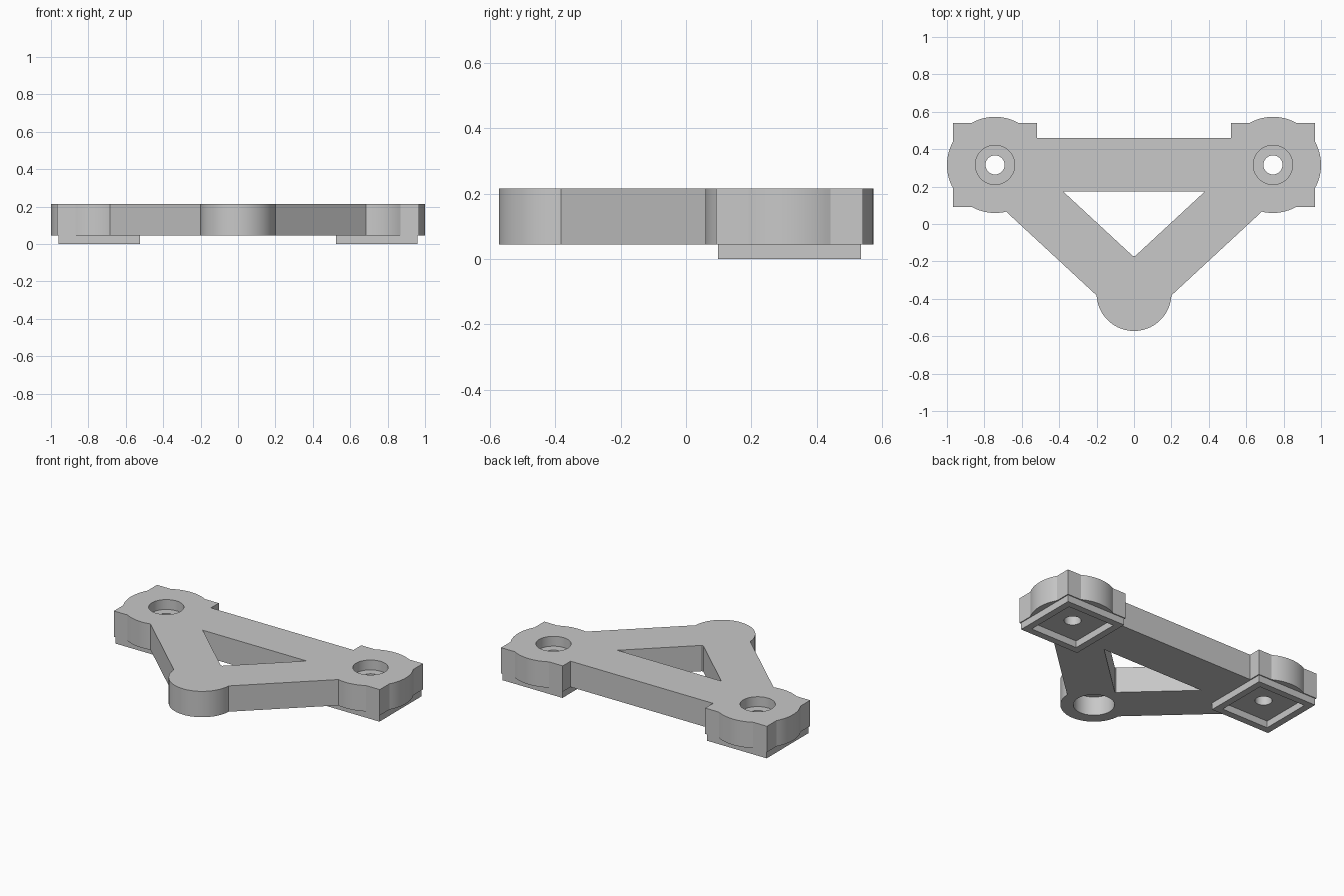
import bpy
import math
from mathutils import Vector

cube = bpy.data.objects.get("Cube")
if cube:
    bpy.data.objects.remove(cube, do_unlink=True)

# Material
grey = bpy.data.materials.new("plain grey")
grey.use_nodes = True
colour = (0.58, 0.58, 0.58, 1)
grey.diffuse_color = colour
grey.node_tree.nodes["Principled BSDF"].inputs["Base Color"].default_value = colour

# Main dimensions
BASE, TOP = 0.045, 0.215
HUB_X, HUB_Y, HUB_R = 0.743, 0.316, 0.257
TIP_Y, TIP_R = -0.372, 0.2
BAR_HALF = 0.143
OVER = 0.05


def finish(name):
    ob = bpy.context.object
    ob.name = ob.data.name = name
    ob.data.materials.append(grey)
    return ob


def disc(name, x, y, r, z0, z1):
    bpy.ops.mesh.primitive_cylinder_add(
        vertices=72, radius=r, depth=z1 - z0, location=(x, y, (z0 + z1) / 2))
    return finish(name)


def block(name, x, y, sx, sy, z0, z1, angle=0):
    bpy.ops.mesh.primitive_cube_add(
        size=1, location=(x, y, (z0 + z1) / 2), rotation=(0, 0, angle))
    ob = finish(name)
    ob.scale = (sx, sy, z1 - z0)
    bpy.ops.object.transform_apply(location=False, rotation=False, scale=True)
    return ob


def bar(name, a, b):
    mid, d = (a + b) / 2, b - a
    return block(name, mid.x, mid.y, d.length, 2 * BAR_HALF, BASE, TOP,
                 math.atan2(d.y, d.x))


def combine(body, part, operation):
    mod = body.modifiers.new(part.name, 'BOOLEAN')
    mod.operation, mod.solver, mod.object = operation, 'EXACT', part
    bpy.ops.object.select_all(action='DESELECT')
    bpy.context.view_layer.objects.active = body
    body.select_set(True)
    bpy.ops.object.modifier_apply(modifier=mod.name)
    bpy.data.objects.remove(part, do_unlink=True)


left, right = Vector((HUB_X, HUB_Y)), Vector((-HUB_X, HUB_Y))
tip = Vector((0, TIP_Y))

# Triangular frame of three bars and a rounded front tip
bracket = bar("mounting_bracket", right, left)
solids = [bar("left_arm", tip, left), bar("right_arm", tip, right),
          disc("front_tip", 0, TIP_Y, TIP_R, BASE, TOP)]
cuts = [disc("tip_socket", 0, TIP_Y, 0.123, BASE - OVER, BASE + 0.125)]

# Rear hubs: round boss, square block, foot, screw hole and foot pocket
for side, x in (("left", HUB_X), ("right", -HUB_X)):
    solids += [
        disc(side + "_hub", x, HUB_Y, HUB_R, BASE, TOP),
        block(side + "_hub_block", x, HUB_Y, 0.449, 0.449, BASE, TOP),
        block(side + "_foot", x, HUB_Y, 0.436, 0.436, 0, BASE + OVER)]
    cuts += [
        block(side + "_foot_pocket", x, HUB_Y, 0.345, 0.345, -OVER, BASE),
        disc(side + "_counterbore", x, HUB_Y, 0.105, TOP - 0.065, TOP + OVER),
        disc(side + "_screw_hole", x, HUB_Y, 0.051, -OVER, TOP + OVER)]

for part in solids:
    combine(bracket, part, 'UNION')
for part in cuts:
    combine(bracket, part, 'DIFFERENCE')

bpy.ops.object.shade_smooth_by_angle(angle=math.radians(25))
